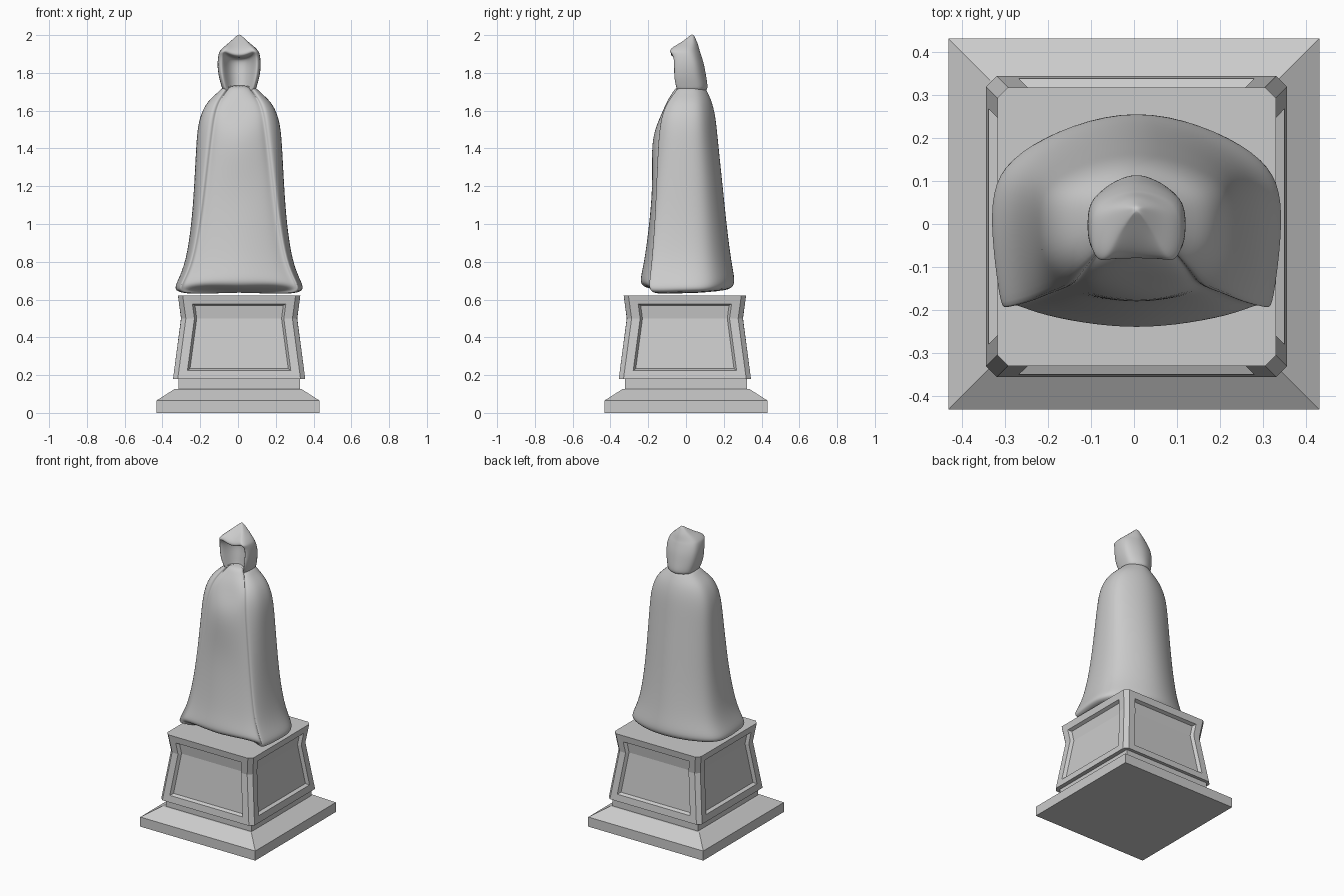
import bpy, bmesh

if "Cube" in bpy.data.objects:
    bpy.data.objects.remove(bpy.data.objects["Cube"])

CX = 0.006  # figure and plinth sit slightly off the base centre


def loft(name, rings):
    """Skin a stack of closed rings and cap both ends."""
    bm = bmesh.new()
    loops = [[bm.verts.new(p) for p in r] for r in rings]
    n = len(loops[0])
    for a, b in zip(loops, loops[1:]):
        for i in range(n):
            j = (i + 1) % n
            bm.faces.new((a[i], a[j], b[j], b[i]))
    bm.faces.new(loops[0][::-1])
    bm.faces.new(loops[-1])
    bmesh.ops.recalc_face_normals(bm, faces=bm.faces[:])
    me = bpy.data.meshes.new(name)
    bm.to_mesh(me)
    bm.free()
    ob = bpy.data.objects.new(name, me)
    bpy.context.collection.objects.link(ob)
    return ob


def mirrored(half):
    """Half section from front centre to back centre -> closed ring."""
    ring = half + [(-x, y, z) for x, y, z in half[-2:0:-1]]
    return [(x + CX, y, z) for x, y, z in ring]


def square(h, z, c=0.0, ox=0.0, oy=0.0):
    """Square ring, optionally with chamfered corners."""
    if c == 0:
        pts = [(h, -h), (h, h), (-h, h), (-h, -h)]
    else:
        k = h - c
        pts = [(k, -h), (h, -k), (h, k), (k, h), (-k, h), (-h, k), (-h, -k), (-k, -h)]
    return [(x + ox, y + oy, z) for x, y in pts]


def smooth(ob, levels=2):
    mod = ob.modifiers.new("Subdivision", 'SUBSURF')
    mod.levels = mod.render_levels = levels
    for p in ob.data.polygons:
        p.use_smooth = True


# stepped base
loft("base_plate", [square(.432, 0), square(.432, .065), square(.335, .127)])
loft("plinth_neck", [square(.322, .12, 0, CX), square(.322, .19, 0, CX)])

# waisted plinth with a recessed panel on each side
plinth = loft("plinth", [square(.35, .18, .025, CX, -.006),
                         square(.307, .5, .025, CX, -.006),
                         square(.324, .622, .025, CX, -.006)])
bm = bmesh.new()
bm.from_mesh(plinth.data)
for axis in (0, 1):
    for sign in (-1, 1):
        side = [f for f in bm.faces if f.normal[axis] * sign > .9 and f.calc_area() > .03]
        bmesh.ops.inset_region(bm, faces=side, thickness=.045, use_even_offset=True)
        bmesh.ops.inset_region(bm, faces=side, thickness=.012, depth=-.02, use_even_offset=True)
bm.to_mesh(plinth.data)
bm.free()

# robe with cloak: z, half width, back, front, cloak edge x, cloak edge depth
ROBE = [(.622, .31, .22, .21, .285, .175),
        (.65, .349, .262, .242, .322, .207),
        (.70, .327, .270, .246, .298, .204),
        (.80, .284, .249, .223, .252, .192),
        (1.0, .254, .223, .196, .215, .176),
        (1.2, .240, .202, .177, .190, .167),
        (1.4, .230, .180, .186, .166, .158),
        (1.5, .223, .170, .168, .153, .150),
        (1.58, .206, .160, .130, .142, .136),
        (1.65, .170, .142, .100, .120, .105),
        (1.70, .108, .117, .070, .080, .060),
        (1.735, .080, .100, .045, .060, .040)]
HEM = [.03, .035, .03, .01, 0, 0, .005, .005, .01, .015, .02]  # wavy hem lift
rings = []
for i, (z, w, b, f, ex, ey) in enumerate(ROBE):
    half = [(0, -f), (.4 * ex, -(.7 * f + .3 * ey)), (.78 * ex, -(.25 * f + .75 * ey) + .008),
            (ex - .014, -ey + .026), (ex, -ey - .004), (max(.96 * w, ex + .01), -.62 * ey),
            (w, 0), (.98 * w, .37 * b), (.83 * w, .63 * b), (.45 * w, .88 * b), (0, b)]
    lift = 1 if i < 2 else (.4 if i == 2 else 0)
    rings.append(mirrored([(x, y, z + lift * h) for (x, y), h in zip(half, HEM)]))
smooth(loft("robe_and_cloak", rings))

# hood: z, half width, back, front, opening depth, brim dip
HOOD = [(1.695, .085, .112, -.045, .04, 0),
        (1.725, .093, .122, -.058, .07, 0),
        (1.78, .110, .112, -.070, .09, 0),
        (1.84, .117, .102, -.068, .10, 0),
        (1.885, .113, .088, -.072, .10, .01),
        (1.905, .108, .082, -.084, .07, .03),
        (1.915, .104, .078, -.088, 0, .035),
        (1.935, .086, .072, -.076, 0, .02),
        (1.958, .056, .064, -.030, 0, 0),
        (1.985, .026, .050, .006, 0, 0),
        (2.003, .006, .040, .028, 0, 0)]
rings = []
for z, w, b, f, d, dip in HOOD:
    m = (b + f) / 2
    half = [(0, f + d, z - dip), (.45 * w, f + .75 * d, z - .6 * dip), (.70 * w, f + .15 * d, z),
            (.84 * w, f, z), (.98 * w, f + .3 * (m - f), z), (w, m, z),
            (.93 * w, m + .5 * (b - m), z), (.5 * w, m + .82 * (b - m), z), (0, b, z)]
    rings.append(mirrored(half))
smooth(loft("hood", rings))
